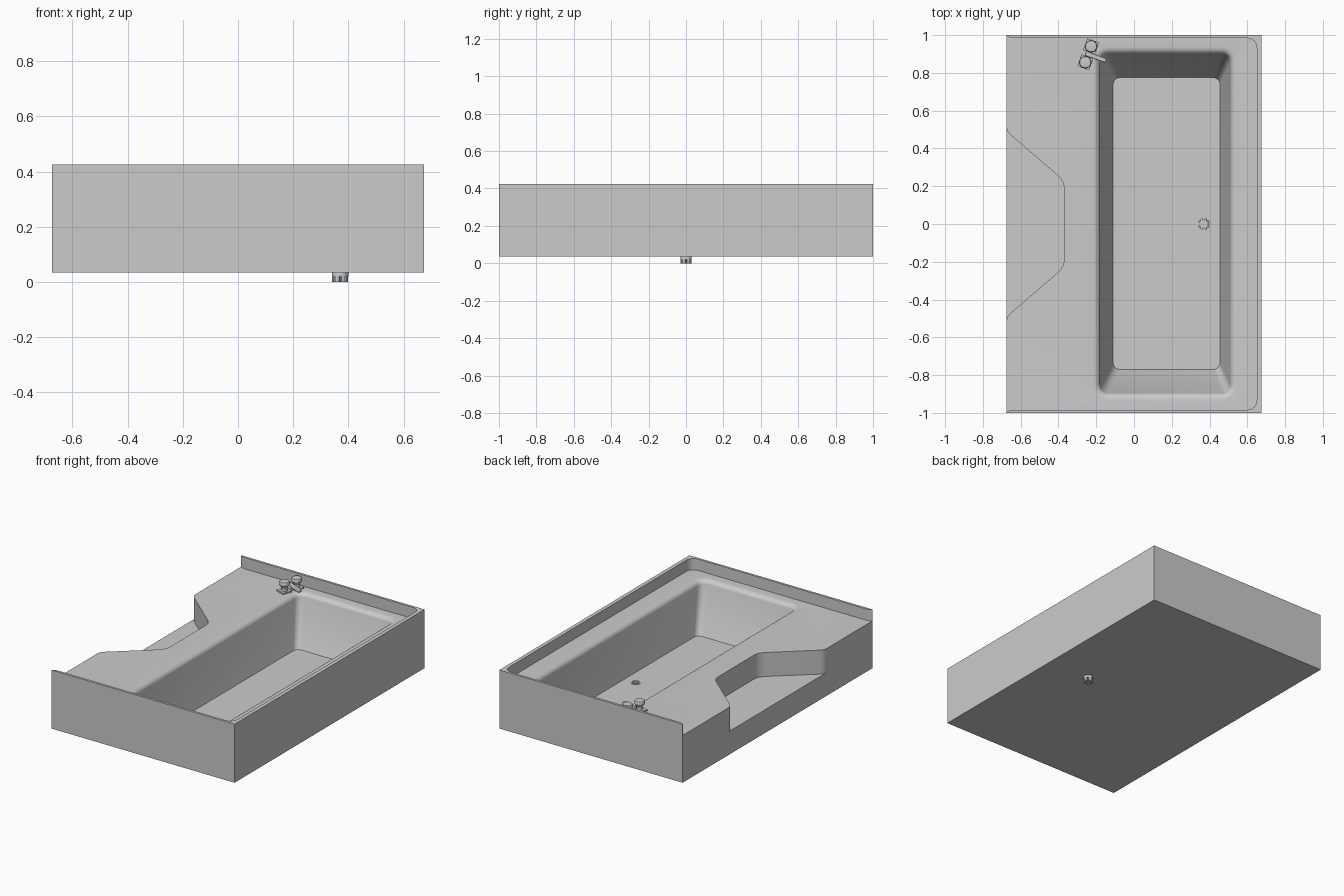
import bpy, bmesh, math
from mathutils import Matrix, Vector

if "Cube" in bpy.data.objects:
    bpy.data.objects.remove(bpy.data.objects["Cube"])

BOTTOM, TOP, DECK, STEP, FLOOR = 0.035, 0.425, 0.35, 0.19, 0.04

grey = bpy.data.materials.new("light grey")
grey.diffuse_color = (0.6, 0.6, 0.6, 1)
grey.use_nodes = True
grey.node_tree.nodes["Principled BSDF"].inputs["Base Color"].default_value = grey.diffuse_color


def make_object(name, bm):
    bmesh.ops.recalc_face_normals(bm, faces=bm.faces[:])
    mesh = bpy.data.meshes.new(name)
    bm.to_mesh(mesh)
    bm.free()
    mesh.materials.append(grey)
    obj = bpy.data.objects.new(name, mesh)
    bpy.context.collection.objects.link(obj)
    return obj


def smooth(obj, angle=35):
    bpy.ops.object.select_all(action='DESELECT')
    obj.select_set(True)
    bpy.context.view_layer.objects.active = obj
    bpy.ops.object.shade_smooth_by_angle(angle=math.radians(angle))


def loft(bm, loops):
    """Skin a stack of equal-length (points, z) loops and cap both ends."""
    rings = [[bm.verts.new((x, y, z)) for x, y in pts] for pts, z in loops]
    n = len(rings[0])
    for a, b in zip(rings, rings[1:]):
        for i in range(n):
            j = (i + 1) % n
            bm.faces.new((a[i], a[j], b[j], b[i]))
    bm.faces.new(rings[0][::-1])
    bm.faces.new(rings[-1])


def prism(name, pts, z0, z1):
    bm = bmesh.new()
    loft(bm, [(pts, z0), (pts, z1)])
    return make_object(name, bm)


def arc(cx, cy, r, a0, a1, n=7):
    angles = [math.radians(a0 + (a1 - a0) * i / (n - 1)) for i in range(n)]
    return [(cx + r * math.cos(a), cy + r * math.sin(a)) for a in angles]


def round_rect(x0, x1, y0, y1, r):
    return (arc(x1 - r, y1 - r, r, 0, 90) + arc(x0 + r, y1 - r, r, 90, 180)
            + arc(x0 + r, y0 + r, r, 180, 270) + arc(x1 - r, y0 + r, r, 270, 360))


def mirror_y(half):
    """Close an outline given for y < 0 with its mirror image."""
    return half + [(x, -y) for x, y in reversed(half)]


def cut(target, cutter):
    cutter.hide_render = True
    mod = target.modifiers.new("cut", 'BOOLEAN')
    mod.operation, mod.solver, mod.object = 'DIFFERENCE', 'EXACT', cutter
    bpy.context.view_layer.objects.active = target
    bpy.ops.object.modifier_apply(modifier=mod.name)
    bpy.data.objects.remove(cutter)


def add_box(bm, x0, x1, y0, y1, z0, z1, mat=Matrix()):
    size = Matrix.Diagonal((x1 - x0, y1 - y0, z1 - z0, 1))
    mid = Matrix.Translation(((x0 + x1) / 2, (y0 + y1) / 2, (z0 + z1) / 2))
    bmesh.ops.create_cube(bm, size=1, matrix=mat @ mid @ size)


def add_lathe(bm, profile, cx, cy, n=24):
    loft(bm, [([(cx + r * math.cos(2 * math.pi * i / n), cy + r * math.sin(2 * math.pi * i / n))
                for i in range(n)], z) for r, z in profile])


# Tub block
tub = prism("tub", [(-0.675, -1), (0.675, -1), (0.675, 1), (-0.675, 1)], BOTTOM, TOP)

# Sunken deck inside the raised rim, open on the left side
rim_half = [(-0.8, -0.998), (-0.675, -0.998), (-0.665, -0.991), (-0.65, -0.986), (-0.63, -0.984)]
rim_half += arc(0.6, -0.934, 0.05, 270, 360)
cut(tub, prism("rim_cutter", mirror_y(rim_half), DECK, 0.6))

# Entry step recess in the left side
step_half = [(-0.8, -0.51), (-0.675, -0.51), (-0.669, -0.491), (-0.655, -0.473), (-0.405, -0.258),
             (-0.388, -0.24), (-0.376, -0.22), (-0.37, -0.195)]
cut(tub, prism("step_cutter", mirror_y(step_half), STEP, 0.6))

# Basin with sloping walls and a rounded lip
basin = [(round_rect(-0.11, 0.455, -0.77, 0.775, 0.035), FLOOR)]
for k in range(7):
    t = math.radians(15 * k)
    o = 0.038 * (1 - math.cos(t))
    basin.append((round_rect(-0.18 - o, 0.51 + o, -0.895 - o, 0.9 + o, 0.045 + o),
                  0.318 + 0.032 * math.sin(t)))
basin.append((basin[-1][0], 0.6))
bm = bmesh.new()
loft(bm, basin)
cut(tub, make_object("basin_cutter", bm))
smooth(tub, 30)

# Drain: collar, prongs under the tub and a spoked grate on the floor
DX = 0.37
bm = bmesh.new()
add_lathe(bm, [(0.03, 0.02), (0.03, 0.041), (0.029, 0.043), (0.024, 0.043), (0.023, 0.0405)], DX, 0)
add_lathe(bm, [(0.02, 0.004), (0.02, 0.03)], DX, 0)
add_lathe(bm, [(0.008, 0.03), (0.008, 0.043)], DX, 0, 12)
for k in range(8):
    turn = Matrix.Translation((DX, 0, 0)) @ Matrix.Rotation(math.pi * (k + 0.5) / 4, 4, 'Z')
    add_box(bm, 0.018, 0.029, -0.007, 0.007, 0, 0.022, turn)
    add_box(bm, 0.006, 0.025, -0.002, 0.002, 0.036, 0.0425, turn)
drain = make_object("drain", bm)
smooth(drain)

# Corner tap set: two flared knobs on square plates with a spout between
place = Matrix.Translation((-0.2425, 0.8985, 0)) @ Matrix.Rotation(math.radians(-20), 4, 'Z')
for name, y in (("back_knob", 0.045), ("front_knob", -0.045)):
    bm = bmesh.new()
    add_box(bm, -0.033, 0.033, y - 0.033, y + 0.033, DECK - 0.002, DECK + 0.009)
    add_lathe(bm, [(0.021, 0.355), (0.017, 0.372), (0.021, 0.385), (0.032, 0.398),
                   (0.033, 0.412), (0.029, 0.419), (0.012, 0.421)], 0, y)
    bm.transform(place)
    smooth(make_object(name, bm))

bm = bmesh.new()
add_box(bm, -0.014, 0.014, -0.014, 0.014, DECK - 0.002, 0.385)
add_box(bm, -0.016, 0.1, -0.012, 0.012, 0.376, 0.394)
for v in bm.verts:  # droop the tip
    if v.co.x > 0.05:
        v.co.z -= 0.008
bm.transform(place)
spout = make_object("spout", bm)
bevel = spout.modifiers.new("soft edges", 'BEVEL')
bevel.width, bevel.segments = 0.004, 2
smooth(spout)
